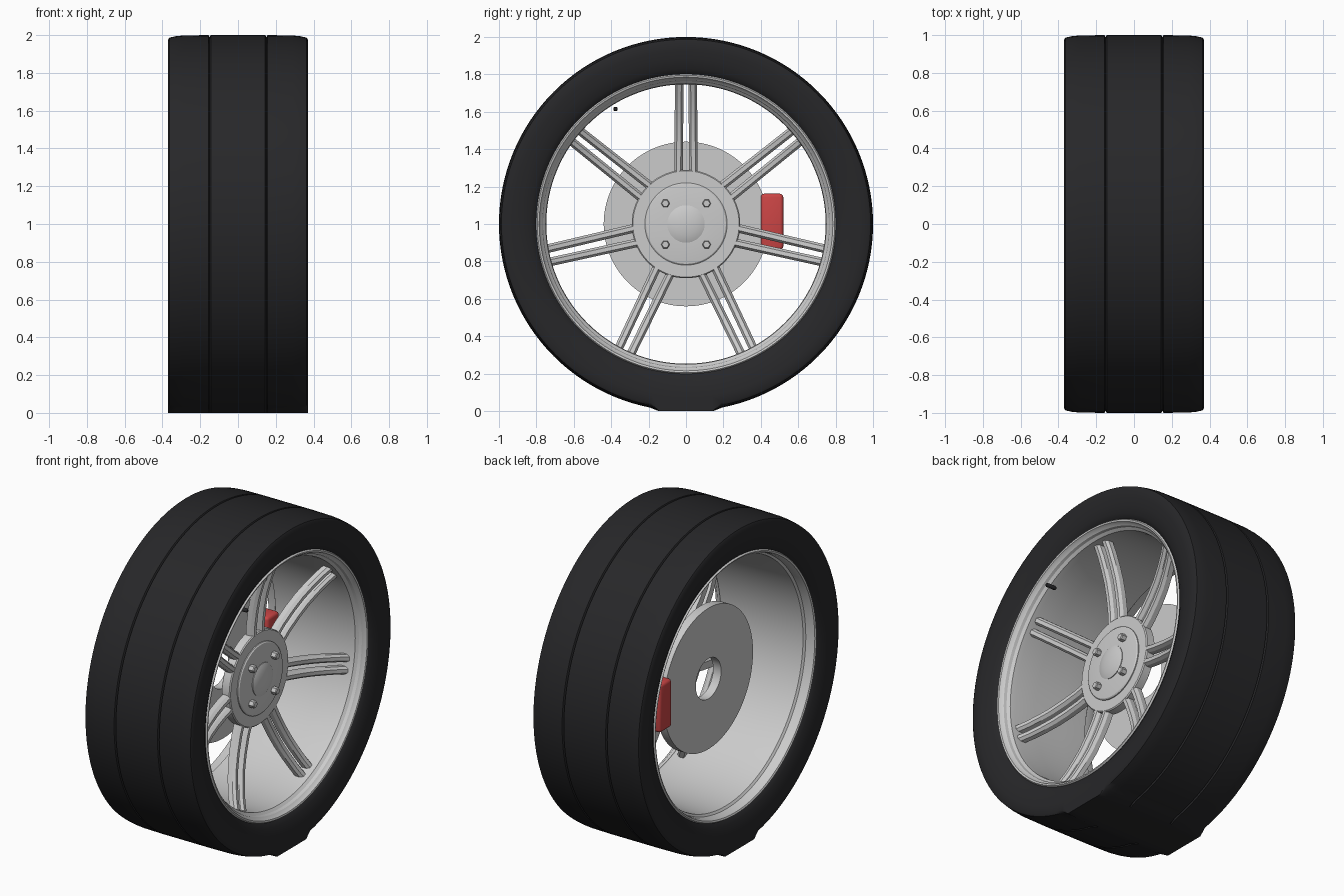
import bpy, bmesh, math
from mathutils import Matrix, Vector

if "Cube" in bpy.data.objects:
    bpy.data.objects.remove(bpy.data.objects["Cube"])

C = Vector((0, 0, 1))  # wheel centre, axle along x


def finish(name, bm, color=None, angle=30):
    bmesh.ops.recalc_face_normals(bm, faces=bm.faces)
    me = bpy.data.meshes.new(name)
    bm.to_mesh(me)
    bm.free()
    ob = bpy.data.objects.new(name, me)
    bpy.context.collection.objects.link(ob)
    if color:
        mat = bpy.data.materials.new(name + "_colour")
        mat.diffuse_color = (*color, 1)
        mat.use_nodes = True
        mat.node_tree.nodes["Principled BSDF"].inputs["Base Color"].default_value = mat.diffuse_color
        me.materials.append(mat)
    bpy.ops.object.select_all(action='DESELECT')
    ob.select_set(True)
    bpy.context.view_layer.objects.active = ob
    bpy.ops.object.shade_smooth_by_angle(angle=math.radians(angle))
    return ob


def lathe(profile, seg=128, closed=True, centre=C):
    """Spin an (x, radius) profile around the axle; open profiles get pole caps."""
    bm = bmesh.new()
    rings = []
    for i in range(seg):
        a = 2 * math.pi * i / seg
        rings.append([bm.verts.new(centre + Vector((x, r * math.cos(a), r * math.sin(a))))
                      for x, r in profile])
    n = len(profile)
    for i in range(seg):
        p, q = rings[i], rings[(i + 1) % seg]
        for j in range(n if closed else n - 1):
            k = (j + 1) % n
            bm.faces.new((p[j], p[k], q[k], q[j]))
    if not closed:
        bm.faces.new([r[0] for r in rings])
        bm.faces.new([r[-1] for r in rings])
    return bm


# Tyre: mirrored half profile, flattened where it meets the ground
half = [(.31, .785), (.335, .80), (.352, .83), (.365, .88), (.37, .93), (.37, .975),
        (.363, .987), (.33, .994), (.29, .998), (.156, 1.0), (.15, .988), (.144, 1.0)]
bm = lathe(half + [(-x, r) for x, r in reversed(half)])
for v in bm.verts:
    if abs(v.co.y) < .16 and v.co.z < .04:
        v.co.z = 0
finish("tyre", bm, (.02, .02, .022), 35)

# Rim: stepped lips at both ends and a slightly tapered barrel
finish("rim", lathe([
    (.30, .795), (.335, .802), (.345, .795), (.342, .785), (.328, .778), (.318, .768),
    (.30, .764), (.285, .75), (.25, .747), (.10, .75), (-.10, .755), (-.25, .76),
    (-.275, .762), (-.285, .775), (-.32, .778), (-.34, .785), (-.345, .795),
    (-.335, .802), (-.30, .795)]))

# Spokes: seven pairs of chamfered bars curving outward to the rim
path = [(.24, .122), (.34, .126), (.44, .138), (.53, .155), (.61, .178), (.69, .206), (.758, .237)]
section = [(-.023, -.026), (.023, -.026), (.023, .006), (.011, .024), (-.011, .024), (-.023, .006)]
bm = bmesh.new()
for n in range(7):
    rot = Matrix.Rotation(n * 2 * math.pi / 7, 3, 'X')
    for side in (-1, 1):
        loops = []
        for r, x in path:
            off = side * (.040 - .004 * (r - .24) / .52)
            loops.append([bm.verts.new(C + rot @ Vector((x + d, off + w, r)))
                          for w, d in section])
        for a, b in zip(loops, loops[1:]):
            for j in range(6):
                k = (j + 1) % 6
                bm.faces.new((a[j], a[k], b[k], b[j]))
        bm.faces.new(loops[0])
        bm.faces.new(loops[-1])
finish("spokes", bm)

# Hub: plate, raised face and domed centre cap
finish("hub_plate", lathe([(.088, .285), (.092, .29), (.142, .29), (.148, .284), (.148, .2)], 96, False))
finish("hub_face", lathe([(.14, .22), (.154, .22), (.160, .213), (.166, .16), (.168, .09)], 96, False))
finish("centre_cap", lathe([(.16, .10), (.172, .10), (.178, .085), (.184, .06), (.188, .03), (.189, .004)],
                           48, False))

# Hexagonal wheel bolts
for i, (y, z) in enumerate([(.11, .11), (-.11, .11), (-.11, -.11), (.11, -.11)]):
    finish(f"wheel_bolt_{i + 1}", lathe([(.15, .023), (.195, .023), (.2, .018)], 6, False,
                                        C + Vector((0, y, z))), None, 20)

# Brake disc with centre hole
finish("brake_disc", lathe([(-.155, .125), (-.155, .44), (-.10, .44), (-.10, .125)]))

# Brake caliper: rounded block over the disc edge
bm = bmesh.new()
bmesh.ops.create_cube(bm, size=1, matrix=Matrix.Translation((-.13, .46, 1.012))
                      @ Matrix.Diagonal((.11, .12, .30, 1)))
bmesh.ops.bevel(bm, geom=bm.edges[:], offset=.018, segments=3, profile=.5, affect='EDGES')
finish("brake_caliper", bm, (.6, .06, .06), 40)

# Valve stem
finish("valve_stem", lathe([(.262, .008), (.268, .012), (.325, .012), (.332, .008)], 16, False,
                           C + Vector((0, -.377, .615))), (.02, .02, .022))
